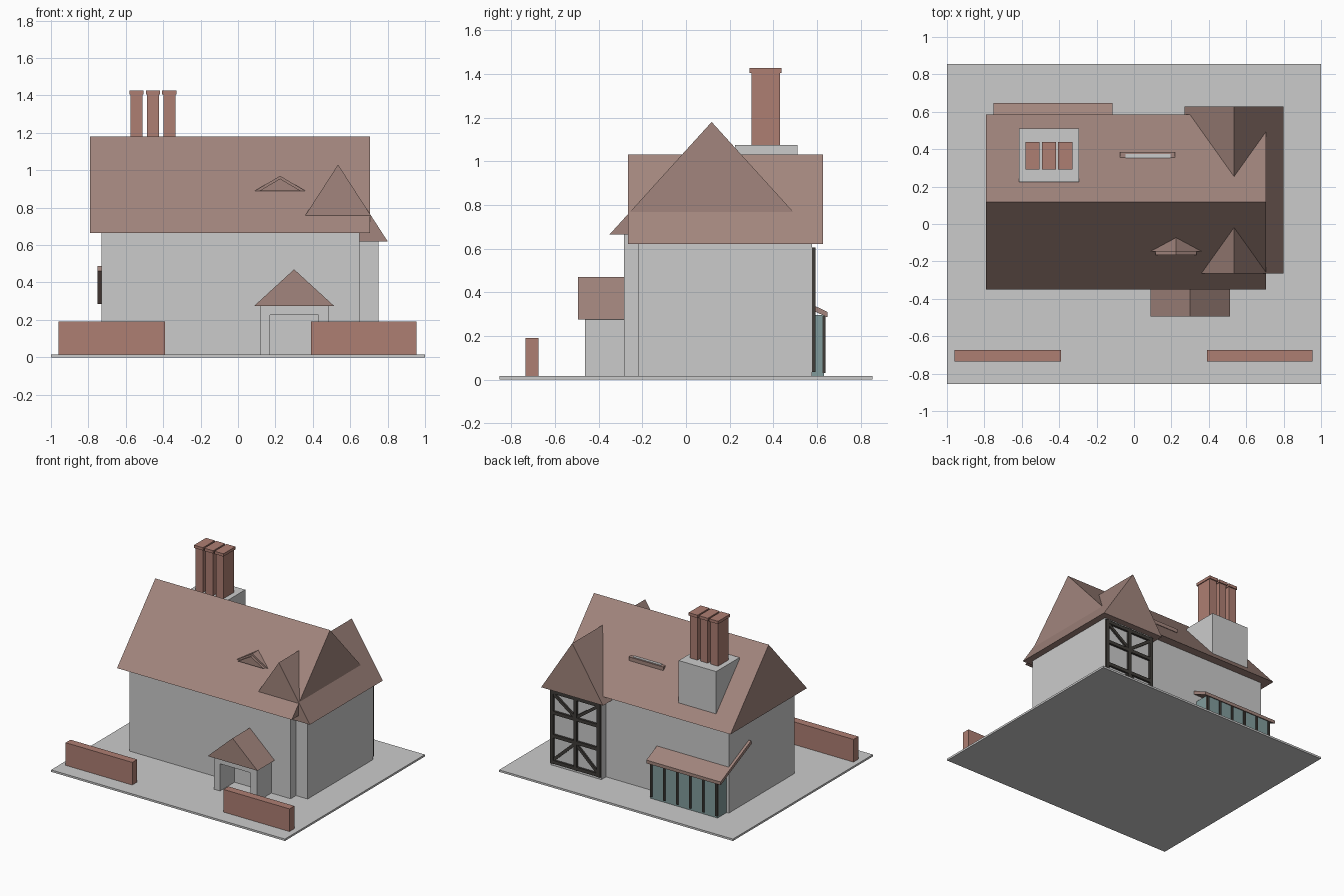
import bpy, math
from mathutils import Vector

if "Cube" in bpy.data.objects:
    bpy.data.objects.remove(bpy.data.objects["Cube"])


def mat(name, rgb):
    m = bpy.data.materials.new(name)
    m.diffuse_color = (*rgb, 1)
    m.use_nodes = True
    m.node_tree.nodes["Principled BSDF"].inputs["Base Color"].default_value = m.diffuse_color
    return m


TILE = mat("roof_tile", (0.36, 0.235, 0.205))
BRICK = mat("brick", (0.42, 0.21, 0.17))
TIMBER = mat("dark_timber", (0.05, 0.045, 0.04))
GLASS = mat("teal_glass", (0.22, 0.33, 0.33))


def prism(name, profile, axis, a, b, m=None):
    """Extrude a closed 2D profile from a to b along axis: x -> (y,z), y -> (x,z), z -> (x,y)."""
    def place(p, t):
        return {"x": (t, p[0], p[1]), "y": (p[0], t, p[1]), "z": (p[0], p[1], t)}[axis]
    n = len(profile)
    verts = [place(p, t) for t in (a, b) for p in profile]
    faces = [tuple(range(n)), tuple(range(2 * n - 1, n - 1, -1))]
    faces += [(i, i + n, (i + 1) % n + n, (i + 1) % n) for i in range(n)]
    me = bpy.data.meshes.new(name)
    me.from_pydata(verts, [], faces)
    # make the normals point outward
    c = sum((Vector(v) for v in verts), Vector()) / len(verts)
    if me.polygons[0].normal.dot(me.polygons[0].center - c) < 0:
        me.flip_normals()
    ob = bpy.data.objects.new(name, me)
    bpy.context.collection.objects.link(ob)
    if m:
        me.materials.append(m)
    return ob


def box(name, x, y, z, m=None):
    return prism(name, [(x[0], y[0]), (x[1], y[0]), (x[1], y[1]), (x[0], y[1])], "z", *z, m)


def gable(name, axis, span, eave, ridge, length, m=TILE):
    mid = (span[0] + span[1]) / 2
    return prism(name, [(span[0], eave), (span[1], eave), (mid, ridge)], axis, *length, m)


def brace(name, p, q, w, y):
    """Timber strip in the xz plane from p to q."""
    p, q = Vector(p), Vector(q)
    d = (q - p).normalized()
    s = Vector((-d.y, d.x)) * w / 2
    return prism(name, [p - s, q - s, q + s, p + s], "y", *y, TIMBER)


G = 0.015  # top of the ground slab

# Ground slab and front garden walls
box("ground_slab", (-1, 1), (-0.855, 0.855), (0, G))
for side, x in (("left", (-0.96, -0.39)), ("right", (0.39, 0.955))):
    box("garden_wall_" + side, x, (-0.735, -0.675), (G, 0.19), BRICK)

# House bodies and roofs
box("main_walls", (-0.73, 0.65), (-0.285, 0.52), (G, 0.667))
box("wing_walls", (0.32, 0.75), (-0.22, 0.577), (G, 0.622))
gable("main_roof", "x", (-0.35, 0.585), 0.665, 1.18, (-0.79, 0.705))
gable("wing_roof", "y", (0.27, 0.80), 0.62, 1.03, (-0.265, 0.627))

# Front dormer, slightly hipped at its face
dormer = gable("front_dormer", "y", (0.09, 0.36), 0.89, 0.97, (-0.147, 0.0))
prism("dormer_hip", [(0.115, 0.89), (0.335, 0.89), (0.225, 0.955)], "y", -0.165, -0.14, TILE)

# Low back dormer
box("back_dormer_roof", (-0.075, 0.22), (0.33, 0.385), (0.89, 0.918), TILE)
box("back_dormer_face", (-0.045, 0.195), (0.34, 0.374), (0.88, 0.921))

# Chimney base and three stacks
box("chimney_base", (-0.615, -0.295), (0.225, 0.51), (0.7, 1.075))
for i, x in enumerate((-0.543, -0.455, -0.367)):
    box(f"chimney_stack_{i}", (x - 0.032, x + 0.032), (0.3, 0.43), (1.07, 1.407), BRICK)
    box(f"chimney_cap_{i}", (x - 0.038, x + 0.038), (0.292, 0.438), (1.405, 1.427), BRICK)

# Porch: one arch profile for the walls, gabled roof above
prism("porch_walls", [(0.117, G), (0.17, G), (0.17, 0.225), (0.43, 0.225), (0.43, G),
                      (0.485, G), (0.485, 0.277), (0.117, 0.277)], "y", -0.463, -0.28)
gable("porch_roof", "y", (0.087, 0.513), 0.275, 0.47, (-0.495, -0.28))

# Lean-to glass room with sloping roof
box("lean_to_glass", (-0.712, -0.14), (0.43, 0.632), (0.003, 0.295), GLASS)
prism("lean_to_roof", [(0.265, 0.462), (0.648, 0.285), (0.648, 0.31), (0.275, 0.487)],
      "x", -0.75, -0.115, TILE)
for i in range(6):
    x = -0.705 + i * 0.1115
    box(f"lean_to_mullion_{i}", (x - 0.009, x + 0.009), (0.625, 0.64), (0.03, 0.292), TIMBER)

# Timber framing on the wing's back gable wall
DEPTH = (0.57, 0.593)
for i, x in enumerate((0.335, 0.535, 0.735)):
    box(f"timber_post_{i}", (x - 0.014, x + 0.014), DEPTH, (0.035, 0.605), TIMBER)
for i, z in enumerate((0.05, 0.25, 0.43, 0.59)):
    box(f"timber_rail_{i}", (0.322, 0.748), DEPTH, (z - 0.013, z + 0.013), TIMBER)
for side in (-1, 1):
    brace("timber_upper_brace", (0.535 + side * 0.195, 0.58), (0.535, 0.44), 0.022, (0.57, 0.59))
    brace("timber_lower_brace", (0.535 + side * 0.195, 0.06), (0.535, 0.24), 0.022, (0.57, 0.59))
